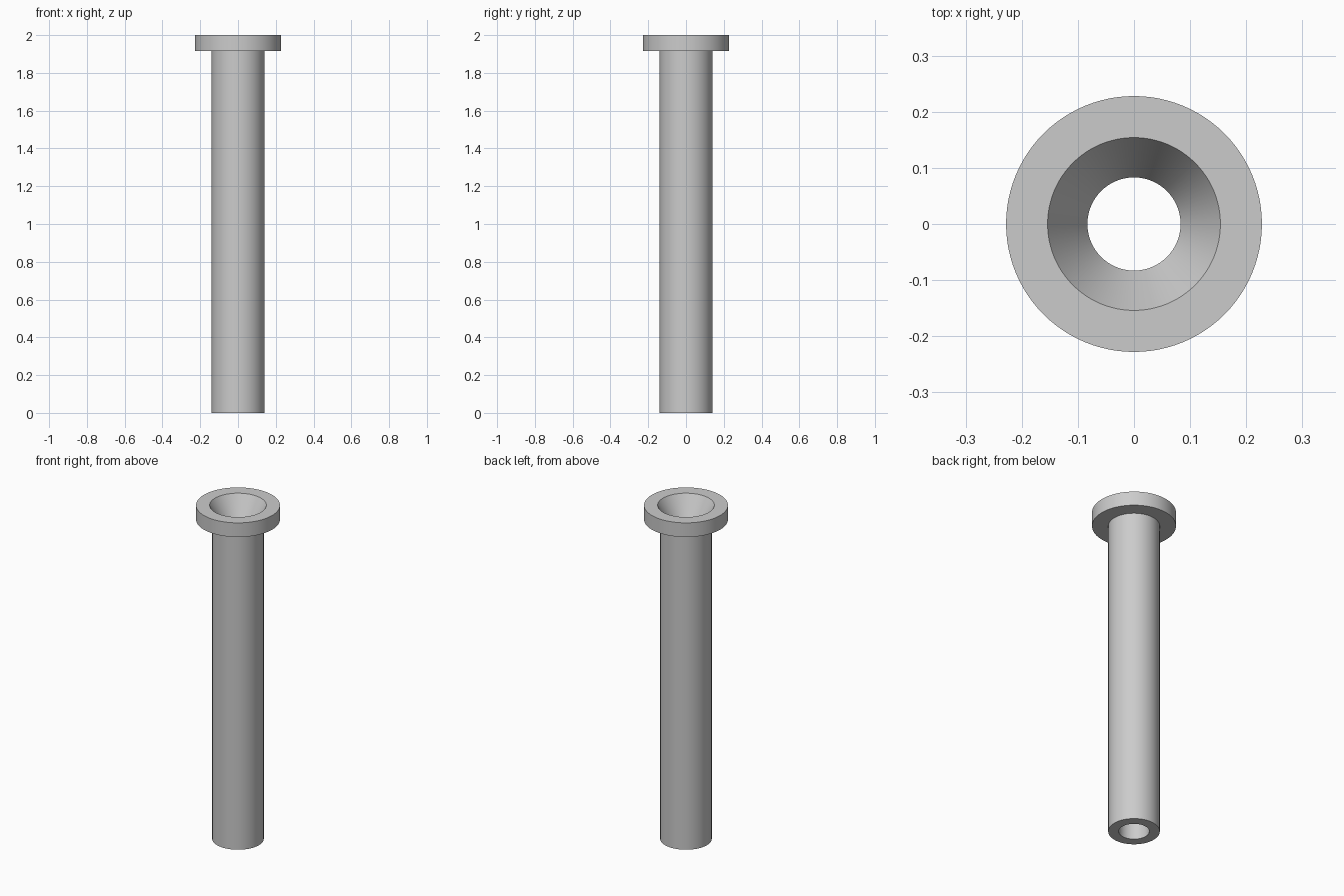
import bpy
import bmesh
import math

cube = bpy.data.objects.get("Cube")
if cube:
    bpy.data.objects.remove(cube, do_unlink=True)

SEGMENTS = 96
LENGTH = 2.0
FLANGE_HEIGHT = 0.085
FLANGE_RADIUS = 0.228
SHAFT_RADIUS = 0.14
BORE_RADIUS = 0.083
MOUTH_RADIUS = 0.154
MOUTH_DEPTH = (MOUTH_RADIUS - BORE_RADIUS) / math.tan(math.radians(30))

# Plain grey metal
grey = bpy.data.materials.new("grey_metal")
grey.use_nodes = True
colour = (0.6, 0.6, 0.6, 1.0)
grey.diffuse_color = colour
grey.node_tree.nodes["Principled BSDF"].inputs["Base Color"].default_value = colour


def lathe(name, profile):
    """Revolve a closed (radius, height) profile around the z axis."""
    bm = bmesh.new()
    verts = [bm.verts.new((r, 0, z)) for r, z in profile]
    edges = [bm.edges.new((v, verts[(i + 1) % len(verts)]))
             for i, v in enumerate(verts)]
    bmesh.ops.spin(bm, geom=verts + edges, cent=(0, 0, 0), axis=(0, 0, 1),
                   angle=math.tau, steps=SEGMENTS, use_merge=True)
    bmesh.ops.remove_doubles(bm, verts=bm.verts, dist=1e-5)
    bmesh.ops.recalc_face_normals(bm, faces=bm.faces)
    mesh = bpy.data.meshes.new(name)
    bm.to_mesh(mesh)
    bm.free()
    mesh.materials.append(grey)
    obj = bpy.data.objects.new(name, mesh)
    bpy.context.collection.objects.link(obj)
    bpy.ops.object.select_all(action="DESELECT")
    obj.select_set(True)
    bpy.context.view_layer.objects.active = obj
    bpy.ops.object.shade_smooth_by_angle(angle=math.radians(25))
    return obj


# Hollow sleeve with a flanged head and a tapered mouth
lathe("flanged_bushing", [
    (BORE_RADIUS, 0),
    (SHAFT_RADIUS, 0),
    (SHAFT_RADIUS, LENGTH - FLANGE_HEIGHT),
    (FLANGE_RADIUS, LENGTH - FLANGE_HEIGHT),
    (FLANGE_RADIUS, LENGTH),
    (MOUTH_RADIUS, LENGTH),
    (BORE_RADIUS, LENGTH - MOUTH_DEPTH),
])
